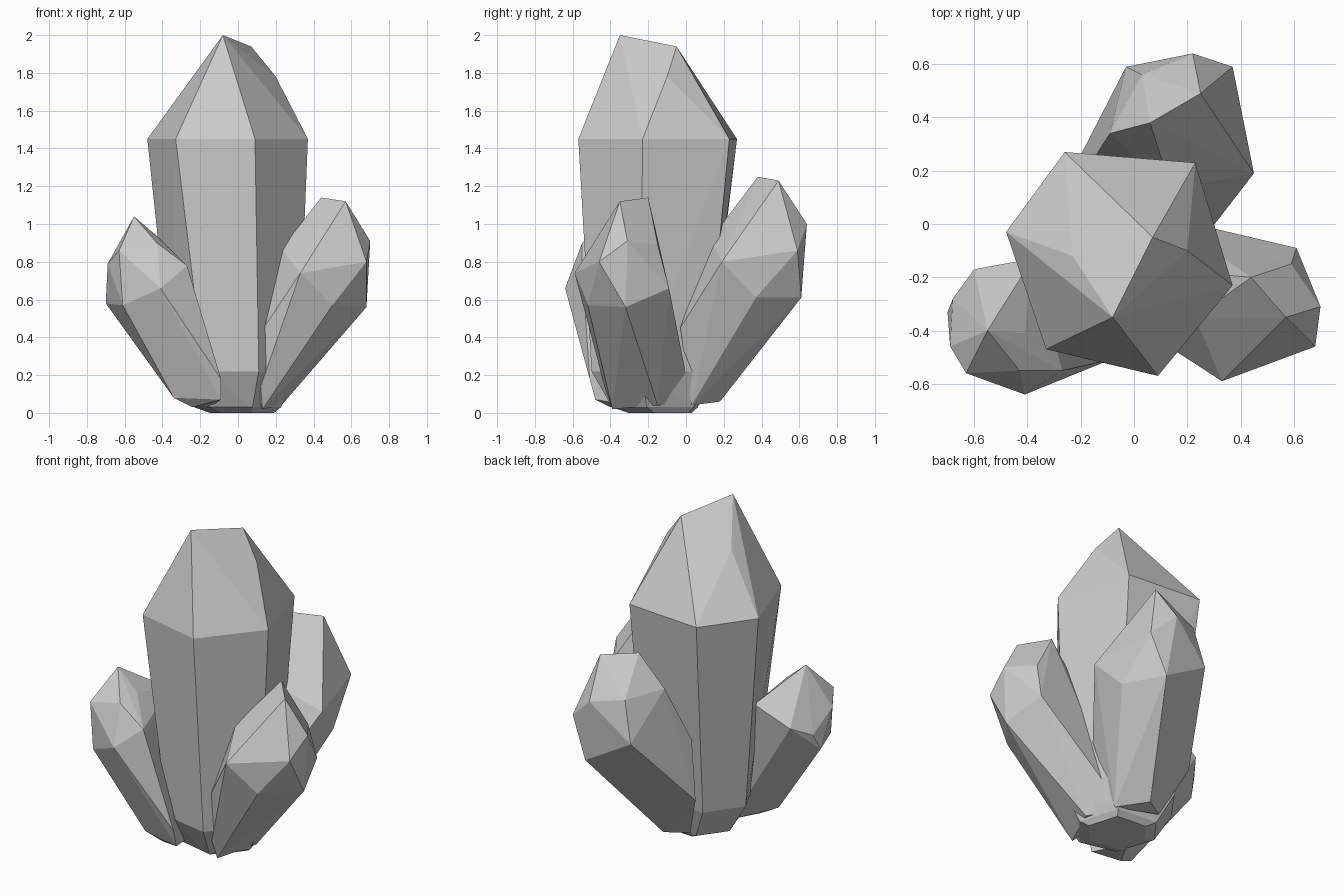
import bpy
import bmesh
from math import radians
from mathutils import Vector

# Remove only the default cube
default_cube = bpy.data.objects.get("Cube")
if default_cube:
    bpy.data.objects.remove(default_cube, do_unlink=True)


def make_material(name, colour):
    """One flat colour shared by viewport and render."""
    material = bpy.data.materials.new(name)
    material.use_nodes = True
    material.diffuse_color = colour
    shader = material.node_tree.nodes["Principled BSDF"]
    shader.inputs["Base Color"].default_value = colour
    return material


def scaled_ring(outline, pivot, factor, height):
    """Copy a flat outline to a height, shrunk towards a pivot."""
    centre = Vector(pivot)
    return [(*centre.lerp(Vector(corner), factor), height) for corner in outline]


def build_crystal(name, material, *sections):
    """Wrap the foot, girdle and tip corners of one crystal in flat facets."""
    mesh = bpy.data.meshes.new(name)
    bm = bmesh.new()
    for section in sections:
        for corner in section:
            bm.verts.new(corner)
    hull = bmesh.ops.convex_hull(bm, input=bm.verts[:])
    unused = {item for item in hull["geom_interior"] + hull["geom_unused"]
              if isinstance(item, bmesh.types.BMVert)}
    bmesh.ops.delete(bm, geom=list(unused), context="VERTS")
    # Merge triangles that lie on the same facet
    bmesh.ops.dissolve_limit(bm, angle_limit=radians(2),
                             verts=bm.verts[:], edges=bm.edges[:])
    bmesh.ops.recalc_face_normals(bm, faces=bm.faces[:])
    bm.to_mesh(mesh)
    bm.free()
    mesh.materials.append(material)
    crystal = bpy.data.objects.new(name, mesh)
    bpy.context.collection.objects.link(crystal)
    return crystal


stone = make_material("grey crystal", (.6, .6, .6, 1))

# Tall central crystal: six-sided shaft with a ridged tip
outline = [(-.48, -.03), (-.26, .27), (.23, .23),
           (.37, -.23), (.09, -.57), (-.33, -.47)]
shaft_top = scaled_ring(outline, (0, 0), 1, 1.45)
shaft_base = [(-.35, -.09, .22), (-.2, .12, .22), (.2, .11, .22),
              (.32, -.24, .22), (.11, -.5, .22), (-.18, -.44, .22)]
root = scaled_ring(outline, (.06, -.18), .54, .03)
underside = scaled_ring(outline, (.07, -.13), .4, 0)
ridge = [(-.08, -.35, 2), (.07, -.05, 1.94)]
shoulders = [(-.23, -.12, 1.78), (.2, -.1, 1.78)]
build_crystal("central_crystal", stone,
              underside, root, shaft_base, shaft_top, shoulders, ridge)

# Left crystal, leaning towards +x
foot = [(.13, -.39, .02), (.23, -.15, .04), (.1, .03, .05),
        (.12, -.43, .14), (.02, -.2, .3)]
girdle = [(.5, -.52, .57), (.68, -.32, .56), (.61, -.09, .66),
          (.33, -.59, .74), (.68, -.46, .8), (.13, -.46, .44)]
shoulders = [(.7, -.31, .91), (.59, -.15, .89), (.23, -.35, .87),
             (.32, -.19, .96)]
ridge = [(.44, -.2, 1.14), (.57, -.35, 1.12)]
build_crystal("left_crystal", stone, foot, girdle, shoulders, ridge)

# Back crystal, leaning towards +y
foot = [(.03, .18, .06), (.17, .03, .04), (-.22, .22, .34),
        (-.1, .1, .06), (.28, -.03, .45)]
girdle = [(.27, .61, .61), (.4, .37, .61), (-.03, .59, .78),
          (-.18, .2, .7), (.45, .19, .8), (.37, .59, .86)]
shoulders = [(.22, .64, 1), (.03, .56, 1.03), (-.09, .34, 1.05),
             (.14, .13, .92)]
ridge = [(.06, .38, 1.25), (.25, .49, 1.23)]
build_crystal("back_crystal", stone, foot, girdle, shoulders, ridge)

# Right crystal, leaning towards -x and the front
foot = [(-.34, -.43, .08), (-.24, -.4, .03), (-.09, -.48, .07),
        (-.09, -.51, .18), (-.15, -.24, .03)]
girdle = [(-.61, -.56, .57), (-.7, -.33, .58), (-.68, -.28, .68),
          (-.6, -.17, .74), (-.41, -.64, .66), (-.27, -.55, .78)]
shoulders = [(-.69, -.46, .79), (-.63, -.56, .86), (-.43, -.55, .9),
             (-.38, -.13, .85)]
ridge = [(-.55, -.4, 1.04), (-.41, -.41, .92)]
build_crystal("right_crystal", stone, foot, girdle, shoulders, ridge)
